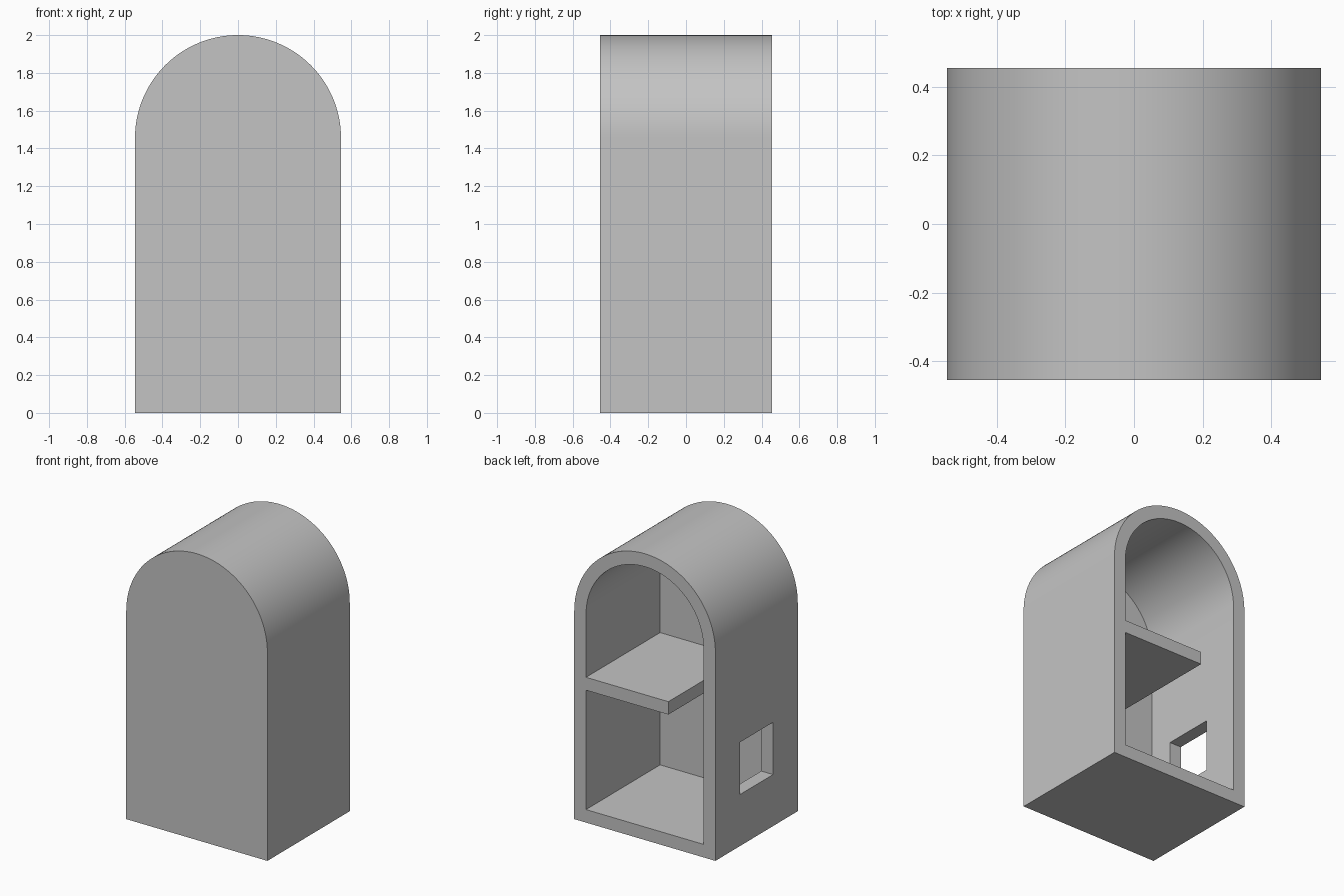
import bpy
import bmesh
import math

cube = bpy.data.objects.get("Cube")
if cube:
    bpy.data.objects.remove(cube, do_unlink=True)

HALF_W, HALF_D, HEIGHT = 0.5455, 0.4545, 2.0
WALL = 0.091
SPRING = HEIGHT - HALF_W      # height where the arch begins
STEPS = 64

grey = bpy.data.materials.new("plain grey")
grey.use_nodes = True
colour = (0.55, 0.55, 0.55, 1)
grey.diffuse_color = colour
grey.node_tree.nodes["Principled BSDF"].inputs["Base Color"].default_value = colour


def finish(name, bm):
    bmesh.ops.recalc_face_normals(bm, faces=bm.faces)
    mesh = bpy.data.meshes.new(name)
    bm.to_mesh(mesh)
    bm.free()
    obj = bpy.data.objects.new(name, mesh)
    bpy.context.collection.objects.link(obj)
    mesh.materials.append(grey)
    return obj


def arch_block(name, radius, bottom, y0, y1):
    """Solid block with a half-round top."""
    bm = bmesh.new()
    outline = [(-radius, bottom), (radius, bottom)]
    for i in range(STEPS + 1):
        a = math.pi * i / STEPS
        outline.append((radius * math.cos(a), SPRING + radius * math.sin(a)))
    face = bm.faces.new([bm.verts.new((x, y0, z)) for x, z in outline])
    out = bmesh.ops.extrude_face_region(bm, geom=[face])
    moved = [v for v in out["geom"] if isinstance(v, bmesh.types.BMVert)]
    bmesh.ops.translate(bm, verts=moved, vec=(0, y1 - y0, 0))
    return finish(name, bm)


def box(name, low, high):
    bm = bmesh.new()
    bmesh.ops.create_cube(bm, size=1)
    for v in bm.verts:
        v.co = [(a + b) / 2 + c * (b - a) for a, b, c in zip(low, high, v.co)]
    return finish(name, bm)


def cut(target, cutter):
    cutter.hide_render = True
    mod = target.modifiers.new("cut", "BOOLEAN")
    mod.operation = "DIFFERENCE"
    mod.solver = "EXACT"
    mod.object = cutter
    bpy.context.view_layer.objects.active = target
    bpy.ops.object.modifier_apply(modifier=mod.name)
    bpy.data.objects.remove(cutter, do_unlink=True)


# Arched shell, hollowed from the back, with a square side window
shell = arch_block("arched_shell", HALF_W, 0, -HALF_D, HALF_D)
cut(shell, arch_block("hollow_cutter", HALF_W - WALL, WALL, WALL - HALF_D, HALF_D + 0.2))
cut(shell, box("window_cutter", (-0.8, -0.182, 0.36), (-0.3, 0.182, 0.725)))

# Shelf joined to the left wall, leaving a gap at the right
box("shelf", (-0.182, WALL - HALF_D, 0.925), (HALF_W - WALL, HALF_D, 1.015))

# Smooth the arch, keep the corners sharp
bpy.ops.object.select_all(action="DESELECT")
shell.select_set(True)
bpy.context.view_layer.objects.active = shell
bpy.ops.object.shade_smooth_by_angle(angle=math.radians(30))
